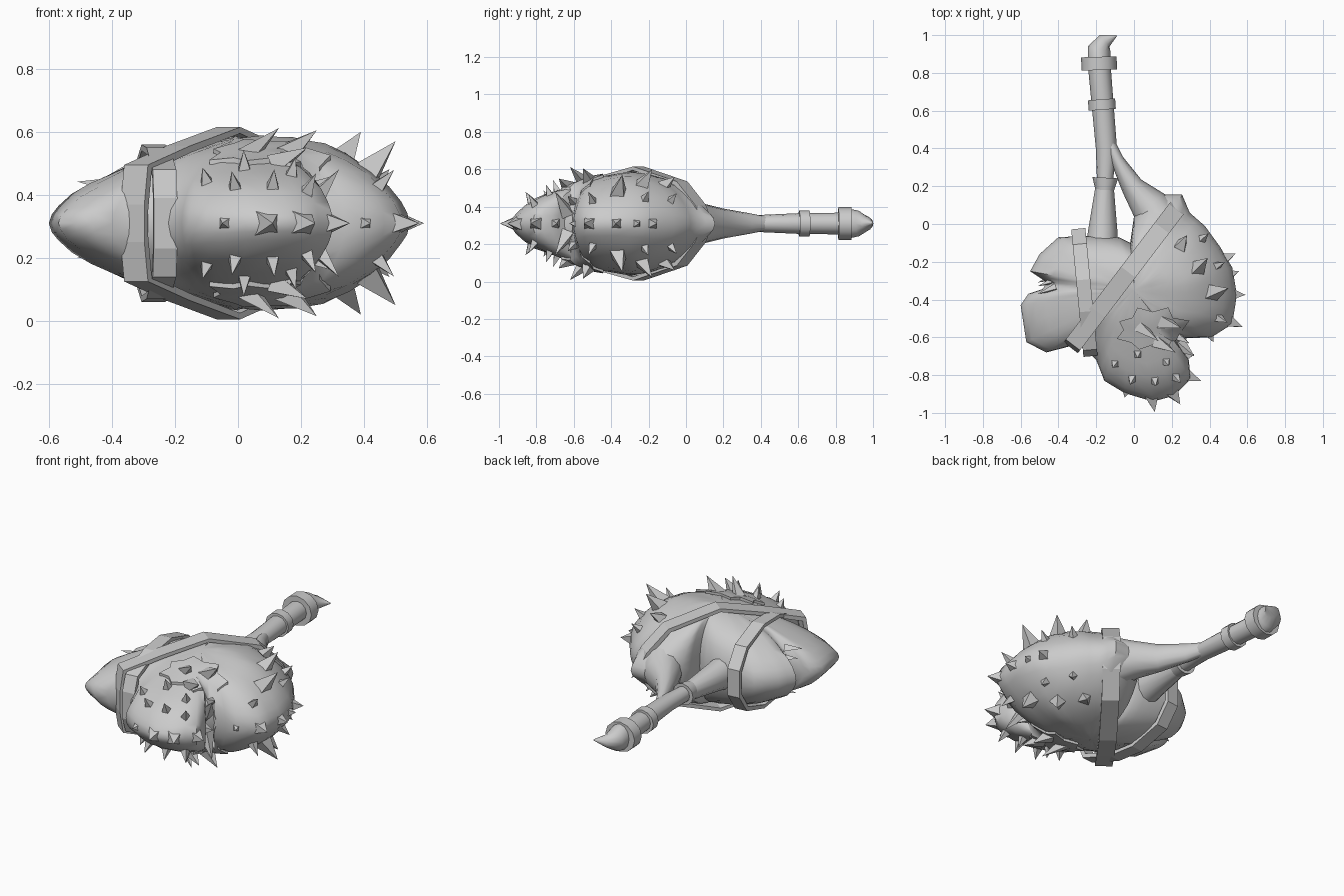
import bpy, bmesh, math, random
from mathutils import Vector

if "Cube" in bpy.data.objects:
    bpy.data.objects.remove(bpy.data.objects["Cube"])

random.seed(4)
MID = 0.31                      # height of the symmetry plane
C = Vector((0.0, -0.35))        # centre of the stone head
grey = bpy.data.materials.new("stone grey")
grey.diffuse_color = (0.6, 0.6, 0.6, 1)
grey.use_nodes = True
grey.node_tree.nodes["Principled BSDF"].inputs["Base Color"].default_value = grey.diffuse_color

# Plan outline of the three-lobed head
OUT = [(.255, .155), (.295, .06), (.375, -.01), (.455, -.12), (.52, -.23), (.545, -.375),
       (.52, -.53), (.41, -.6), (.27, -.605), (.245, -.65), (.29, -.72), (.3, -.82),
       (.21, -.91), (.1, -.94), (-.05, -.895), (-.157, -.83), (-.2, -.72), (-.26, -.66),
       (-.33, -.645), (-.465, -.68), (-.57, -.625), (-.6, -.43), (-.56, -.37),
       (-.485, -.345), (-.46, -.31), (-.55, -.25), (-.5, -.16), (-.4, -.07),
       (-.2, -.06), (-.08, -.07), (-.02, -.1), (0, .04), (.1, .155)]
OUT = [Vector(p) for p in OUT]
# Half thickness along x and along y
HX = [(-.61, .1), (-.56, .13), (-.5, .16), (-.4, .18), (-.3, .215), (-.2, .24), (0, .28),
      (.15, .28), (.28, .262), (.4, .22), (.5, .165), (.56, .11)]
HY = [(-1, .05), (-.93, .095), (-.85, .145), (-.7, .178), (-.6, .205), (-.5, .24), (-.3, .275),
      (-.2, .26), (-.1, .235), (0, .185), (.1, .13), (.2, .1)]


def interp(table, v):
    for (a, fa), (b, fb) in zip(table, table[1:]):
        if v <= b:
            return fa + (fb - fa) * max(0, (v - a) / (b - a))
    return table[-1][1]


def dome(x, y, t):
    return interp(HX, x) * interp(HY, y) / .277 * math.sqrt(max(0, 1 - t ** 5))


def height(x, y):
    """Half thickness of the head at a plan position."""
    d = Vector((x, y)) - C
    for a, b in zip(OUT, OUT[1:] + OUT[:1]):
        a, e = a - C, b - a
        den = d.x * e.y - d.y * e.x
        if abs(den) < 1e-9:
            continue
        k = (a.x * e.y - a.y * e.x) / den
        u = (a.x * d.y - a.y * d.x) / den
        if k > 0 and -1e-6 <= u <= 1 + 1e-6:
            return dome(x, y, min(1, 1 / k))
    return dome(x, y, 0)


def finish(bm, name, angle=35):
    bmesh.ops.remove_doubles(bm, verts=bm.verts, dist=1e-5)
    bmesh.ops.recalc_face_normals(bm, faces=bm.faces)
    me = bpy.data.meshes.new(name)
    bm.to_mesh(me)
    bm.free()
    me.materials.append(grey)
    ob = bpy.data.objects.new(name, me)
    bpy.context.collection.objects.link(ob)
    if angle:
        bpy.ops.object.select_all(action='DESELECT')
        ob.select_set(True)
        bpy.context.view_layer.objects.active = ob
        bpy.ops.object.shade_smooth_by_angle(angle=math.radians(angle))
    return ob


def bridge(bm, a, b):
    n = len(a)
    for i in range(n):
        bm.faces.new((a[i], a[(i + 1) % n], b[(i + 1) % n], b[i]))


def stone_head():
    bm = bmesh.new()
    rim = [a.lerp(b, k / 2) for a, b in zip(OUT, OUT[1:] + OUT[:1]) for k in range(2)]
    steps = [1, .985, .95, .88, .78, .66, .52, .36, .18]
    equator = [bm.verts.new((p.x, p.y, MID)) for p in rim]
    for s in (1, -1):
        prev = equator
        for t in steps[1:]:
            ring = []
            for p in rim:
                q = C + (p - C) * t
                z = dome(q.x, q.y, t) + random.uniform(-.004, .003) * min(1, t * 1.5)
                ring.append(bm.verts.new((q.x, q.y, MID + s * z)))
            bridge(bm, prev, ring)
            prev = ring
        top = bm.verts.new((C.x, C.y, MID + s * dome(C.x, C.y, 0)))
        for i in range(len(prev)):
            bm.faces.new((prev[i], prev[(i + 1) % len(prev)], top))
    finish(bm, "stone_head", 45)


def loft(name, rings, sides=12):
    """Tube through (x, y, half width, half height) stations."""
    bm = bmesh.new()
    loops = []
    for i, (x, y, rx, rz) in enumerate(rings):
        a, b = rings[max(0, i - 1)], rings[min(len(rings) - 1, i + 1)]
        d = Vector((b[0] - a[0], b[1] - a[1])).normalized()
        loop = []
        for k in range(sides):
            w = 2 * math.pi * k / sides
            c = rx * math.cos(w)
            loop.append(bm.verts.new((x - d.y * c, y + d.x * c, MID + rz * math.sin(w))))
        loops.append(loop)
    for a, b in zip(loops, loops[1:]):
        bridge(bm, a, b)
    bm.faces.new(loops[0])
    bm.faces.new(loops[-1])
    finish(bm, name, 45)


def strap(name, p0, p1, width, profile, thick=.02):
    """Flat closed band standing around the head, profile = (position, half height)."""
    p0, p1 = Vector(p0), Vector(p1)
    d = (p1 - p0).normalized()
    side = Vector((-d.y, d.x)) * width / 2
    path = profile + [(t, -z) for t, z in reversed(profile)]
    bm = bmesh.new()
    loops = []
    for shrink, sg in ((0, -1), (0, 1), (thick, 1), (thick, -1)):
        loop = []
        for t, z in path:
            q = p0.lerp(p1, t) + side * sg + d * shrink * (1 - 2 * t)
            loop.append(bm.verts.new((q.x, q.y, MID + z - math.copysign(shrink, z))))
        loops.append(loop)
    for i in range(4):
        bridge(bm, loops[i], loops[(i + 1) % 4])
    finish(bm, name, 0)


def cone(bm, base, tip, r, sides=4):
    d = (tip - base).normalized()
    u = d.orthogonal().normalized()
    v = d.cross(u)
    base = base - d * r * .3
    ring = [bm.verts.new(base + (u * math.cos(w) + v * math.sin(w)) * r)
            for w in (2 * math.pi * k / sides for k in range(sides))]
    top = bm.verts.new(tip)
    for i in range(sides):
        bm.faces.new((ring[i], ring[(i + 1) % sides], top))
    bm.faces.new(ring)


def crust(name, cx, cy, rx, ry, n, lift):
    """Raised jagged slab following the head surface, on both broad sides."""
    bm = bmesh.new()
    jag = [(1.0 if k % 2 else .74) + random.uniform(-.08, .08) for k in range(n)]
    for s in (1, -1):
        prev = None
        for t, up in ((1.0, -.02), (1.0, lift), (.6, lift), (.25, lift)):
            ring = []
            for k in range(n):
                w, j = 2 * math.pi * k / n, (jag[k] if t > .5 else .9)
                x, y = cx + rx * t * j * math.cos(w), cy + ry * t * j * math.sin(w)
                ring.append(bm.verts.new((x, y, MID + s * (height(x, y) + up))))
            if prev:
                bridge(bm, prev, ring)
            prev = ring
        bm.faces.new(prev)
    finish(bm, name, 30)


stone_head()
crust("crust_plate", .1, -.56, .2, .12, 16, .014)

# Large spikes: base x, y, then tip x, y, half height, radius
bm = bmesh.new()
for bx, by, tx, ty, tz, r in [(.04, -.55, .13, -.62, .302, .04), (.16, -.52, .25, -.55, .295, .05),
                              (.13, -.63, .22, -.68, .24, .045), (.24, -.64, .32, -.7, .17, .045),
                              (.34, -.23, .39, -.18, .29, .05), (.42, -.36, .5, -.34, .26, .055),
                              (.25, -.11, .28, -.06, .25, .042)]:
    for s in (1, -1):
        cone(bm, Vector((bx, by, MID + s * height(bx, by))), Vector((tx, ty, MID + s * tz)), r)
finish(bm, "large_spikes", 0)

# Small spikes standing along the surface normal: x, y, length
bm = bmesh.new()
for x, y, ln in [(-.01, -.82, .06), (.11, -.83, .06), (.22, -.81, .07), (.45, -.5, .07),
                 (.02, -.69, .06), (.17, -.73, .06), (.44, -.22, .06), (-.1, -.74, .05),
                 (.36, -.08, .06), (.24, -.6, .07)]:
    e = .02
    gx = (height(x - e, y) - height(x + e, y)) / (2 * e)
    gy = (height(x, y - e) - height(x, y + e)) / (2 * e)
    for s in (1, -1):
        n = Vector((gx, gy, s)).normalized()
        b = Vector((x, y, MID + s * height(x, y)))
        cone(bm, b, b + n * ln, .028)
finish(bm, "small_spikes", 0)

# Rim spikes in the symmetry plane: tip x, y, then inward base x, y
bm = bmesh.new()
for tx, ty, bx, by in [(.54, -.155, .44, -.2), (.59, -.375, .49, -.37), (.575, -.545, .47, -.5),
                       (.42, -.625, .38, -.54), (.32, -.69, .23, -.71), (.355, -.83, .25, -.79),
                       (.245, -.955, .19, -.87), (.11, -.995, .09, -.89), (-.05, -.92, -.03, -.85),
                       (.555, -.25, .47, -.28)]:
    cone(bm, Vector((bx, by, MID)), Vector((tx, ty, MID)), .075)
# Broken shards inside the left notch
for y, z in ((-.3, .08), (-.34, .12), (-.28, -.1), (-.35, -.08)):
    cone(bm, Vector((-.42, y, MID + z)), Vector((-.51, y - .03, MID + z * 1.1)), .025, 3)
finish(bm, "rim_spikes", 0)

# Straps around the head
strap("diagonal_strap", (-.335, -.655), (.24, .1), .095,
      [(0, .06), (.02, .185), (.25, .245), (.53, .305), (.84, .225), (.97, .1), (1, .04)])
strap("side_strap", (-.295, -.025), (-.23, -.7), .075,
      [(0, .08), (.12, .19), (.4, .25), (.65, .24), (.95, .17), (1, .08)])

# Handle with collars, pointed cap and forked root
loft("handle_shaft", [(-.183, .83, .06, .058), (-.165, .62, .058, .056), (-.146, .4, .056, .046),
                      (-.155, .2, .04, .045)])
loft("handle_root", [(-.155, .21, .047, .05), (-.165, -.03, .077, .08), (-.17, -.12, .085, .1)])
loft("handle_branch", [(-.135, .44, .03, .035), (-.09, .34, .035, .055), (-.01, .2, .06, .08),
                       (.08, .1, .1, .105), (.14, 0, .14, .15)])
loft("end_collar", [(-.186, .885, .094, .088), (-.184, .815, .094, .088)])
loft("middle_collar", [(-.172, .66, .072, .07), (-.168, .605, .072, .07)])
loft("lower_collar", [(-.152, .245, .068, .062), (-.155, .18, .05, .055)])
loft("handle_cap", [(-.185, .87, .06, .08), (-.183, .925, .062, .068), (-.155, .97, .04, .035),
                    (-.092, .998, .004, .003)])
